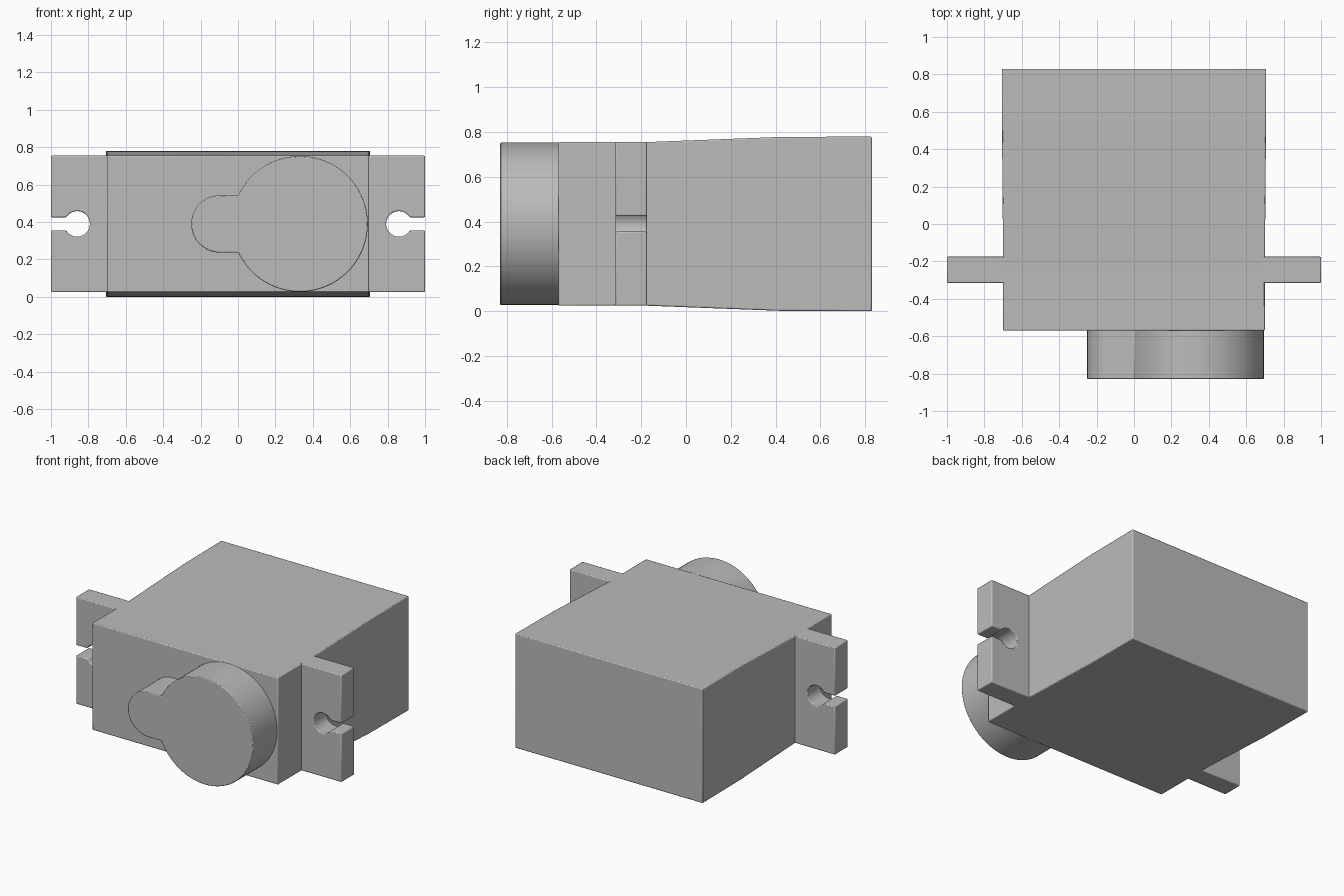
import bpy, bmesh
from math import pi, sin, cos, asin

old = bpy.data.objects.get("Cube")
if old:
    bpy.data.objects.remove(old, do_unlink=True)

MID = 0.39          # height of the centre line
FRONT_HALF = 0.365  # half height of the front section

grey = bpy.data.materials.new("plain_grey")
grey.use_nodes = True
colour = (0.5, 0.5, 0.5, 1)
grey.diffuse_color = colour
grey.node_tree.nodes["Principled BSDF"].inputs["Base Color"].default_value = colour


def loft(name, rings, bevel):
    """Skin matching rings of points and cap both ends."""
    bm = bmesh.new()
    loops = [[bm.verts.new(p) for p in ring] for ring in rings]
    n = len(loops[0])
    for a, b in zip(loops, loops[1:]):
        for i in range(n):
            j = (i + 1) % n
            bm.faces.new((a[i], a[j], b[j], b[i]))
    bm.faces.new(loops[0])
    bm.faces.new(loops[-1])
    bmesh.ops.recalc_face_normals(bm, faces=bm.faces)
    mesh = bpy.data.meshes.new(name)
    bm.to_mesh(mesh)
    bm.free()
    mesh.materials.append(grey)
    obj = bpy.data.objects.new(name, mesh)
    bpy.context.collection.objects.link(obj)
    bpy.ops.object.select_all(action="DESELECT")
    obj.select_set(True)
    bpy.context.view_layer.objects.active = obj
    bpy.ops.object.shade_smooth_by_angle(angle=pi / 6)
    mod = obj.modifiers.new("soft_edges", "BEVEL")
    mod.width = bevel
    mod.segments = 2
    mod.limit_method = "ANGLE"
    mod.angle_limit = pi / 4
    return obj


def prism(name, outline, y0, y1, bevel):
    """Extrude an outline, given about the centre line, along y."""
    return loft(name, [[(x, y, MID + z) for x, z in outline] for y in (y0, y1)], bevel)


def arc(cx, r, start, end, steps):
    angles = [start + (end - start) * i / steps for i in range(steps + 1)]
    return [(cx + r * cos(a), r * sin(a)) for a in angles]


# Body: straight front, flaring towards the back
sections = [(-0.57, 0.70, FRONT_HALF), (-0.18, 0.70, FRONT_HALF),
            (0.42, 0.705, 0.388), (0.83, 0.707, 0.39)]
loft("body", [[(sx * hx, y, MID + sz * hz)
               for sx, sz in ((-1, -1), (1, -1), (1, 1), (-1, 1))]
              for y, hx, hz in sections], 0.006)

# Front boss: large disc joined to a small rounded lobe
big, small = 0.363, 0.153
meet = pi - asin(small / big)
boss = arc(0.331, big, -meet, meet, 72) + arc(-0.097, small, pi / 2, 3 * pi / 2, 32)
prism("gear_boss", boss, -0.83, -0.565, 0.005)

# Mounting tabs with open keyhole slots, mirrored to both sides
hole, slot = 0.068, 0.035
a = asin(slot / hole)
keyhole = arc(0.86, hole, a, 2 * pi - a, 32)
h = FRONT_HALF
tab = [(0.69, -h), (0.69, h), (1, h), (1, slot)] + keyhole + [(1, -slot), (1, -h)]
tabs = prism("mounting_tabs", tab, -0.315, -0.175, 0.006)
tabs.modifiers.new("other_side", "MIRROR")
